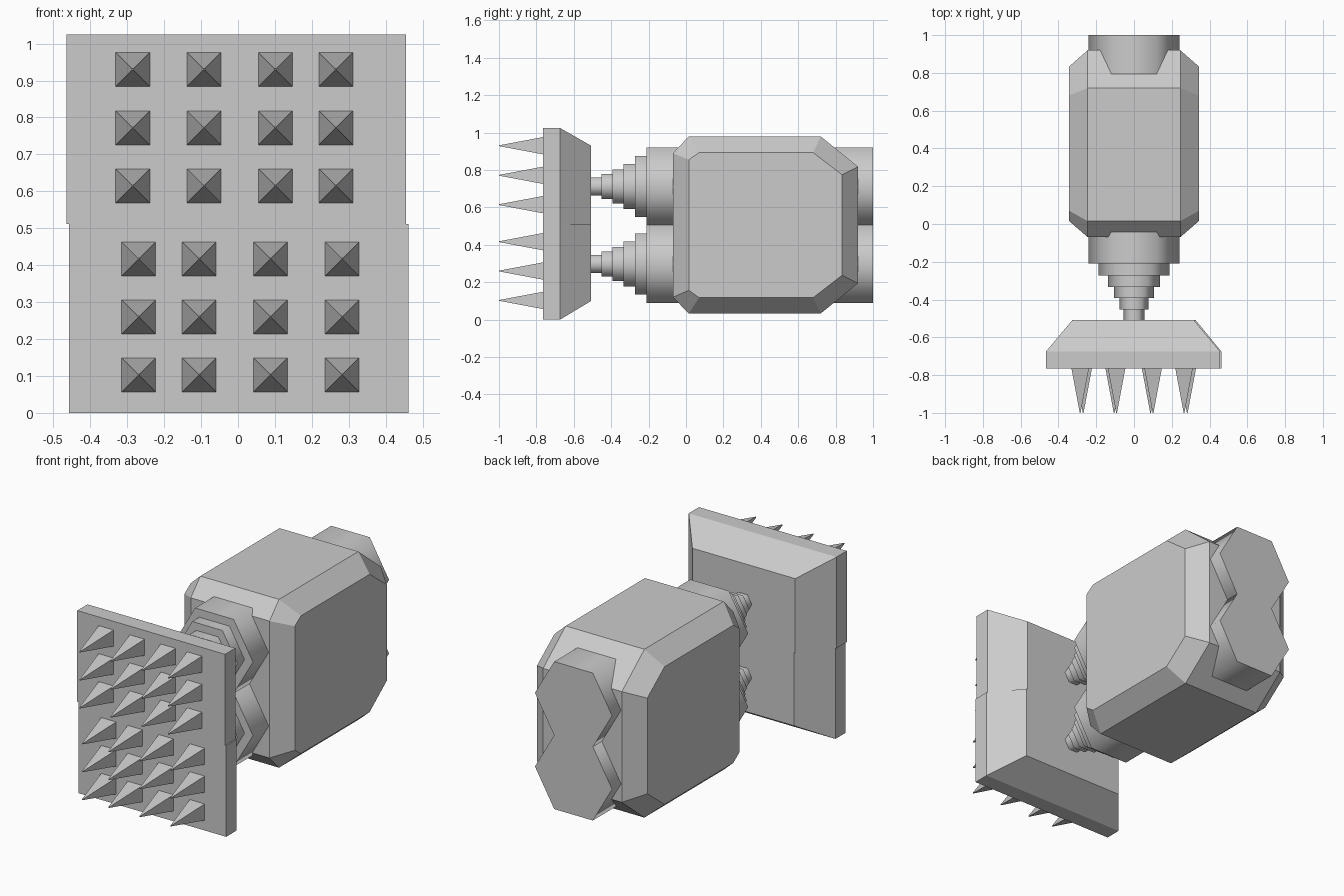
import bpy, bmesh, math

if "Cube" in bpy.data.objects:
    bpy.data.objects.remove(bpy.data.objects["Cube"])

grey = bpy.data.materials.new("plain grey")
grey.diffuse_color = (0.6, 0.6, 0.6, 1)
grey.use_nodes = True
grey.node_tree.nodes["Principled BSDF"].inputs["Base Color"].default_value = grey.diffuse_color


def loft(name, rings, smooth=False):
    """Bridge equal-sized closed rings of points and cap both ends."""
    bm = bmesh.new()
    loops = [[bm.verts.new(p) for p in ring] for ring in rings]
    n = len(loops[0])
    for a, b in zip(loops, loops[1:]):
        for i in range(n):
            bm.faces.new((a[i], a[(i + 1) % n], b[(i + 1) % n], b[i]))
    bm.faces.new(loops[0])
    bm.faces.new(loops[-1])
    bmesh.ops.recalc_face_normals(bm, faces=bm.faces)
    mesh = bpy.data.meshes.new(name)
    bm.to_mesh(mesh)
    bm.free()
    mesh.materials.append(grey)
    obj = bpy.data.objects.new(name, mesh)
    bpy.context.collection.objects.link(obj)
    if smooth:
        bpy.ops.object.select_all(action='DESELECT')
        obj.select_set(True)
        bpy.context.view_layer.objects.active = obj
        bpy.ops.object.shade_smooth_by_angle(angle=math.radians(65))
    return obj


def rect(x0, x1, z0, z1, y):
    return [(x0, y, z0), (x1, y, z0), (x1, y, z1), (x0, y, z1)]


def hexagon(r, y, zc):
    return [(r * math.cos(i * math.pi / 3), y, zc + r * math.sin(i * math.pi / 3))
            for i in range(6)]


# Chamfered housing: octagonal side profiles, narrower on the outer faces
outer = [(-.07, .89), (.015, .98), (.72, .98), (.92, .818),
         (.92, .195), (.72, .033), (.015, .033), (-.07, .12)]
inner = [(.015, .855), (.07, .893), (.68, .893), (.834, .775),
         (.834, .237), (.68, .118), (.07, .118), (.015, .157)]
loft("housing", [[(x, y, z) for y, z in prof] for x, prof in
                 ((-.343, inner), (-.245, outer), (.245, outer), (.343, inner))])

# Two telescoping hexagonal rams, stepping down towards the press plate
steps = [(.24, 1.0, -.21), (.188, -.21, -.273), (.138, -.273, -.333),
         (.105, -.333, -.393), (.077, -.393, -.453), (.055, -.453, -.507)]
for side, zc in (("upper", .712), ("lower", .298)):
    for k, (r, y0, y1) in enumerate(steps):
        loft(f"{side}_ram_stage_{k + 1}", [hexagon(r, y0, zc), hexagon(r, y1, zc)], True)

# Press plate in two halves, bevelled towards the rams
loft("upper_plate", [rect(-.465, .455, .512, 1.025, -.765),
                     rect(-.465, .455, .512, 1.025, -.674),
                     rect(-.325, .315, .512, .93, -.507)])
loft("lower_plate", [rect(-.458, .462, 0, .512, -.765),
                     rect(-.458, .462, 0, .512, -.674),
                     rect(-.318, .325, .10, .512, -.507)])

# Rows of pyramid spikes on the plate front
h, t = .047, .002
for side, xs, zs in (("upper", (-.285, -.092, .101, .265), (.93, .772, .615)),
                     ("lower", (-.269, -.105, .088, .282), (.417, .26, .103))):
    for z in zs:
        for x in xs:
            loft(f"{side}_spike", [rect(x - h, x + h, z - h, z + h, -.76),
                                   rect(x - t, x + t, z - t, z + t, -1.0)])
